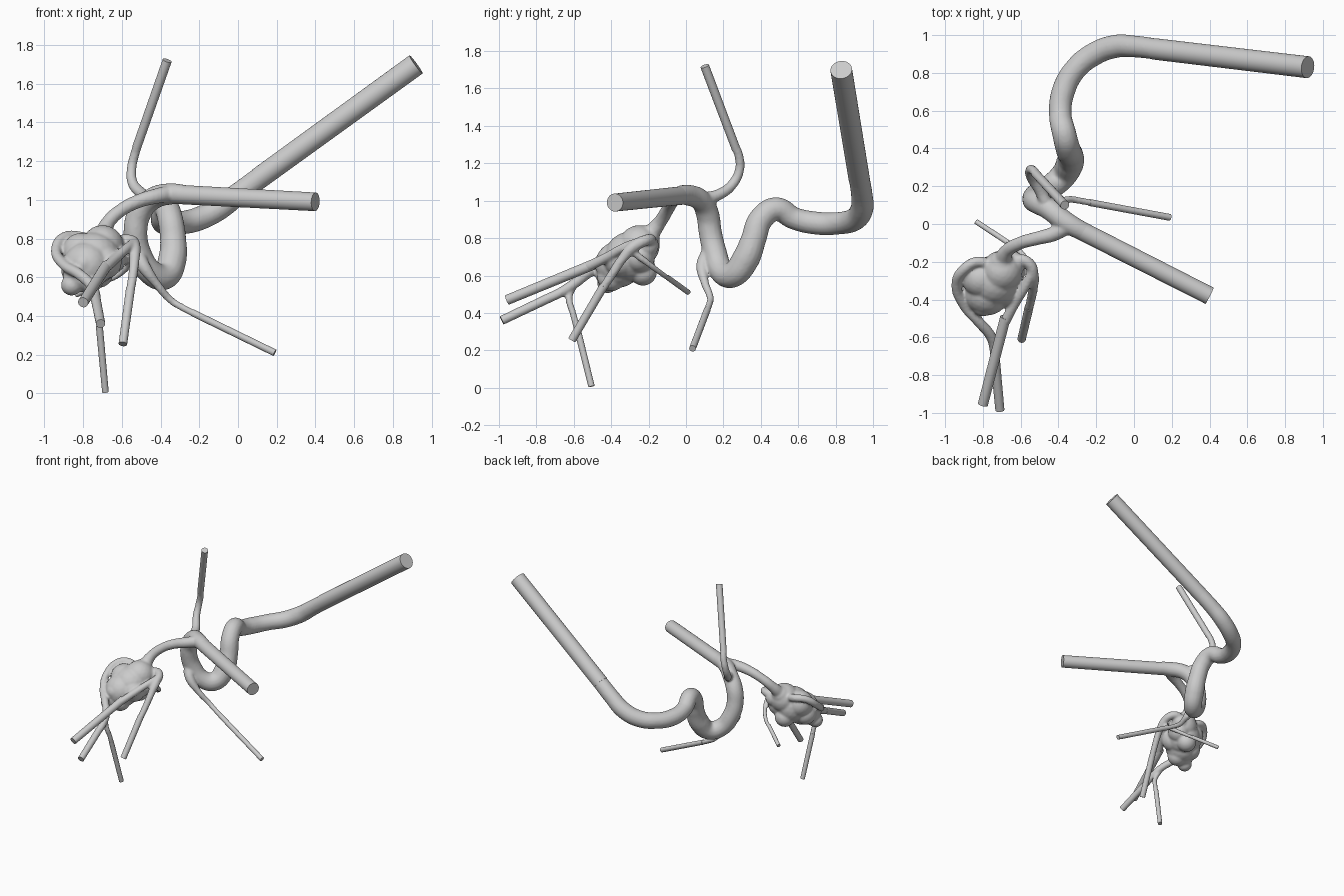
import bpy, bmesh
from mathutils import Vector, Matrix

# Curved vessel paths: (x, y, z, radius)
PARENT = [(.14, .923, 1.135, .056), (.0, .94, 1.03, .058), (-.1, .94, .955, .062), (-.21, .90, .90, .062),
          (-.31, .82, .88, .06), (-.375, .70, .88, .062), (-.39, .58, .905, .06),
          (-.37, .48, .955, .064), (-.35, .40, .90, .066), (-.335, .36, .79, .068),
          (-.34, .32, .69, .074), (-.38, .25, .605, .07), (-.45, .19, .625, .066),
          (-.51, .155, .72, .064), (-.53, .13, .83, .062), (-.51, .115, .93, .062),
          (-.45, .08, 1.0, .058), (-.36, .01, 1.03, .056), (-.25, -.05, 1.025, .049)]
FEEDER = [(-.34, .0, 1.035, .045), (-.42, -.05, 1.02, .04), (-.51, -.075, .995, .036),
          (-.60, -.10, .95, .034), (-.67, -.14, .885, .036), (-.70, -.20, .81, .05)]
UPPER = [(-.46, .10, 1.01, .035), (-.50, .18, 1.035, .03), (-.545, .25, 1.09, .027),
         (-.55, .285, 1.16, .025), (-.535, .285, 1.23, .024), (-.51, .255, 1.31, .023)]
LOWER = [(-.52, .12, .71, .045), (-.49, .09, .66, .035), (-.42, .10, .565, .022),
         (-.345, .13, .48, .019), (-.28, .122, .44, .018), (-.2, .107, .40, .018)]
LEFT_LOOP = [(-.74, -.24, .78, .03), (-.82, -.20, .81, .028), (-.90, -.24, .805, .028),
             (-.94, -.32, .74, .027), (-.90, -.43, .665, .027), (-.82, -.52, .615, .028),
             (-.755, -.60, .555, .028), (-.738, -.67, .51, .027), (-.732, -.75, .472, .025)]
LEFT_TWIG = [(-.765, -.60, .55, .02), (-.737, -.625, .48, .019), (-.72, -.605, .40, .018),
             (-.713, -.58, .31, .018)]
RIGHT_LOOP = [(-.68, -.25, .77, .035), (-.61, -.19, .79, .03), (-.555, -.21, .79, .03),
              (-.535, -.28, .755, .032), (-.535, -.34, .69, .026), (-.545, -.40, .60, .024),
              (-.56, -.46, .51, .023)]
RIGHT_ARM = [(-.538, -.25, .78, .025), (-.575, -.33, .75, .025), (-.63, -.42, .70, .026),
             (-.69, -.53, .645, .028)]
BACK_TWIG = [(-.54, -.29, .73, .02), (-.56, -.21, .67, .017), (-.62, -.13, .61, .015),
             (-.70, -.077, .574, .014)]

# Lumps of the sac: centre and radius
LUMPS = [(-.70, -.25, .76, .11), (-.74, -.30, .70, .135), (-.78, -.36, .66, .125),
         (-.82, -.40, .61, .085), (-.86, -.42, .56, .055), (-.81, -.29, .73, .10),
         (-.69, -.35, .68, .09), (-.66, -.25, .70, .085), (-.77, -.40, .59, .075),
         (-.72, -.23, .62, .075), (-.70, -.21, .80, .07), (-.80, -.43, .67, .06),
         (-.83, -.33, .64, .085), (-.64, -.21, .76, .065)]

# Smooth curved vessels as one curve with varying radius
cu = bpy.data.curves.new("vessel_paths", 'CURVE')
cu.dimensions = '3D'
cu.bevel_depth = 1.0
cu.bevel_resolution = 6
cu.resolution_u = 8
cu.use_fill_caps = True
for path in (PARENT, FEEDER, UPPER, LOWER, LEFT_LOOP, LEFT_TWIG, RIGHT_LOOP, RIGHT_ARM, BACK_TWIG):
    s = cu.splines.new('BEZIER')
    s.bezier_points.add(len(path) - 1)
    for p, (x, y, z, r) in zip(s.bezier_points, path):
        p.co = (x, y, z)
        p.radius = r
        p.handle_left_type = p.handle_right_type = 'AUTO'
tmp = bpy.data.objects.new("vessel_paths", cu)
bpy.context.collection.objects.link(tmp)
bpy.context.view_layer.update()
dg = bpy.context.evaluated_depsgraph_get()
mesh = bpy.data.meshes.new_from_object(tmp.evaluated_get(dg))
bpy.data.objects.remove(tmp)

# Blend vessels and lumpy sac into one skin
bm = bmesh.new()
bm.from_mesh(mesh)
bmesh.ops.remove_doubles(bm, verts=bm.verts, dist=1e-5)
for x, y, z, r in LUMPS:
    bmesh.ops.create_icosphere(bm, subdivisions=3, radius=r, matrix=Matrix.Translation((x, y, z)))
bmesh.ops.recalc_face_normals(bm, faces=bm.faces)
bm.to_mesh(mesh)
bm.free()
core = bpy.data.objects.new("vessels_and_sac", mesh)
bpy.context.collection.objects.link(core)
rm = core.modifiers.new("blend", 'REMESH')
rm.mode = 'VOXEL'
rm.voxel_size = 0.008
rm.use_smooth_shade = True
sm = core.modifiers.new("soften", 'SMOOTH')
sm.factor = 0.5
sm.iterations = 6


# Straight flat-ended extension, continuing a vessel path to its open end
def extension(name, path, end, r, start=-1):
    a, b = Vector(path[start][:3]), Vector(end)
    d = b - a
    a = a - d.normalized() * 0.04
    d = b - a
    me = bpy.data.meshes.new(name)
    bm = bmesh.new()
    rot = d.to_track_quat('Z', 'Y').to_matrix().to_4x4()
    bmesh.ops.create_cone(bm, cap_ends=True, segments=32, radius1=path[start][3] * 1.01, radius2=r,
                          depth=d.length, matrix=Matrix.Translation((a + b) / 2) @ rot)
    bm.to_mesh(me)
    bm.free()
    o = bpy.data.objects.new(name, me)
    bpy.context.collection.objects.link(o)
    bpy.ops.object.select_all(action='DESELECT')
    o.select_set(True)
    bpy.context.view_layer.objects.active = o
    bpy.ops.object.shade_smooth_by_angle(angle=0.7)


extension("inlet_tube", PARENT, (.92, .83, 1.70), .058, 0)
extension("front_outlet_tube", PARENT, (.40, -.38, .99), .048)
extension("upper_tube", UPPER, (-.366, .10, 1.72), .024)
extension("lower_tube", LOWER, (.19, .035, .21), .018)
extension("left_outlet_tube", LEFT_LOOP, (-.71, -.985, .36), .024)
extension("left_twig_tube", LEFT_TWIG, (-.685, -.505, .007), .017)
extension("right_outlet_tube", RIGHT_LOOP, (-.595, -.61, .255), .022)
extension("right_arm_tube", RIGHT_ARM, (-.80, -.955, .47), .027)
extension("back_twig_tube", BACK_TWIG, (-.835, .012, .51), .014)
